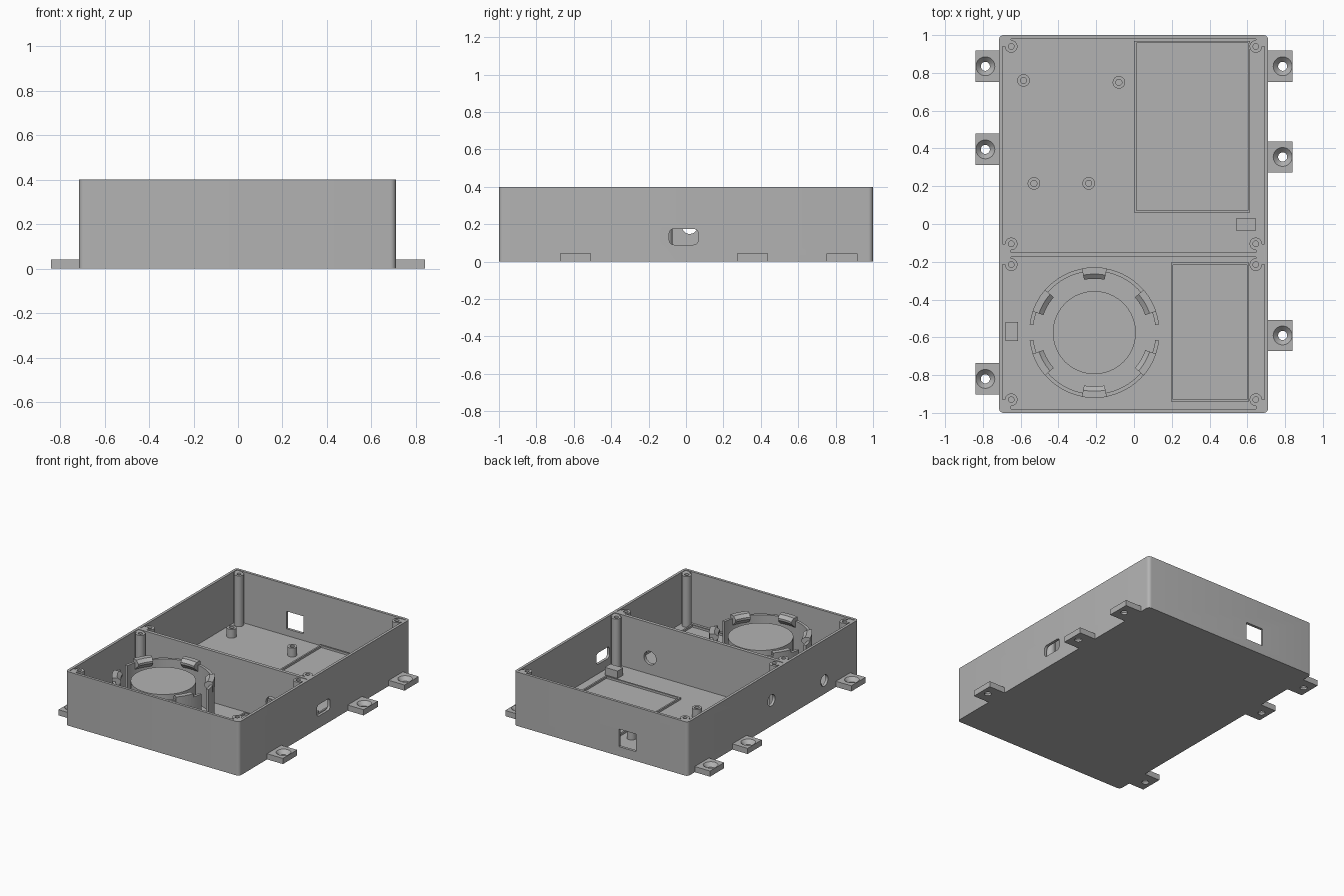
import bpy, bmesh, math
from mathutils import Matrix, Vector

cube = bpy.data.objects.get("Cube")
if cube:
    bpy.data.objects.remove(cube, do_unlink=True)

grey = bpy.data.materials.new("light_grey_plastic")
grey.use_nodes = True
GREY = (0.45, 0.45, 0.45, 1)
grey.diffuse_color = GREY
grey.node_tree.nodes["Principled BSDF"].inputs["Base Color"].default_value = GREY

H, FLOOR = 0.4, 0.02
TOP = H + 0.1


def finish(bm, name):
    bmesh.ops.remove_doubles(bm, verts=bm.verts, dist=1e-5)
    bmesh.ops.recalc_face_normals(bm, faces=bm.faces)
    mesh = bpy.data.meshes.new(name)
    bm.to_mesh(mesh)
    bm.free()
    mesh.materials.append(grey)
    obj = bpy.data.objects.new(name, mesh)
    bpy.context.collection.objects.link(obj)
    return obj


def box(name, x, y, z, round_axis=None, radius=0.025):
    """Box from (min, max) ranges, with the edges along one axis rounded."""
    bm = bmesh.new()
    bmesh.ops.create_cube(bm, size=1)
    for v in bm.verts:
        v.co = Vector([(r[0] + r[1]) / 2 + c * (r[1] - r[0]) for r, c in zip((x, y, z), v.co)])
    if round_axis is not None:
        edges = [e for e in bm.edges
                 if abs((e.verts[0].co - e.verts[1].co).normalized()[round_axis]) > 0.9]
        bmesh.ops.bevel(bm, geom=edges, offset=radius, segments=6, affect='EDGES', profile=0.5)
    return finish(bm, name)


def sweep(name, profile, at, start=0, end=360, steps=40):
    """Turn a closed (radius, height) profile about a vertical axis."""
    bm = bmesh.new()
    full = end - start >= 360
    rings = []
    for i in range(steps if full else steps + 1):
        a = math.radians(start + (end - start) * i / steps)
        rings.append([bm.verts.new((at[0] + r * math.cos(a), at[1] + r * math.sin(a), z))
                      for r, z in profile])
    n = len(profile)
    for i in range(steps):
        a, b = rings[i], rings[(i + 1) % len(rings)]
        for j in range(n):
            k = (j + 1) % n
            if profile[j][0] or profile[k][0]:
                bm.faces.new((a[j], b[j], b[k], a[k]))
    if not full:
        bm.faces.new(rings[0])
        bm.faces.new(rings[-1])
    return finish(bm, name)


def rod(name, at, radius, z0, z1):
    return sweep(name, [(0, z0), (radius, z0), (radius, z1), (0, z1)], at)


def side_hole(centre, radius, axis):
    """Horizontal round cutter."""
    bm = bmesh.new()
    bmesh.ops.create_cone(bm, cap_ends=True, segments=40, radius1=radius, radius2=radius, depth=0.1,
                          matrix=Matrix.Translation(centre) @ Matrix.Rotation(math.pi / 2, 4, axis))
    return finish(bm, "hole_cutter")


def combine(obj, other, operation='DIFFERENCE'):
    mod = obj.modifiers.new("combine", 'BOOLEAN')
    mod.operation, mod.solver, mod.object = operation, 'EXACT', other
    bpy.context.view_layer.objects.active = obj
    bpy.ops.object.modifier_apply(modifier=mod.name)
    bpy.data.objects.remove(other, do_unlink=True)


# Case: two chambers with a divider
case = box("case", (-0.715, 0.71), (-1, 1), (0, H), round_axis=2)
WEST, EAST = -0.695, 0.69
chambers = [(-0.15, 0.98), (-0.98, -0.175)]
for span in chambers:
    combine(case, box("chamber_cutter", (WEST, EAST), span, (FLOOR, TOP)))

# Openings in the walls and the divider
combine(case, box("port_cutter", (0.65, 0.75), (-0.09, 0.065), (0.09, 0.175), round_axis=0))
combine(case, box("socket_cutter", (-0.29, -0.15), (0.95, 1.05), (0.07, 0.2)))
for centre, radius, axis in [((-0.705, 0.02, 0.19), 0.042, 'Y'),
                             ((-0.705, -0.6, 0.1), 0.042, 'Y'),
                             ((0.4, -0.16, 0.14), 0.05, 'X')]:
    combine(case, side_hole(centre, radius, axis))

# Screw posts filled into the chamber corners
posts = []
for (y0, y1), (py0, py1) in zip(chambers, [(-0.105, 0.94), (-0.93, -0.215)]):
    for px, wx in ((-0.65, WEST), (0.645, EAST)):
        for py, wy in ((py0, y0), (py1, y1)):
            post = rod("screw_post", (px, py), 0.033, 0.01, H - 0.004)
            fill = box("fill", sorted((px, wx + math.copysign(0.005, wx))),
                       sorted((py, wy + math.copysign(0.005, wy - py))), (0.01, H - 0.004))
            combine(post, fill, 'UNION')
            combine(post, rod("screw_hole", (px, py), 0.015, H - 0.15, TOP))
            posts.append(post)

# Circuit board standoffs
standoffs = []
for at in [(-0.585, 0.76), (-0.08, 0.75), (-0.53, 0.215), (-0.24, 0.215)]:
    standoffs.append(sweep("standoff", [(0.016, 0.01), (0.033, 0.01), (0.033, 0.085), (0.016, 0.085)], at))

# Low locating frames on the floor
for name, x, y in [("large_frame", (0, 0.615), (0.06, 0.97)),
                   ("small_frame", (0.195, 0.61), (-0.94, -0.205))]:
    frame = box(name, x, y, (0.01, FLOOR + 0.015))
    combine(frame, box("frame_cutter", (x[0] + 0.012, x[1] - 0.012),
                       (y[0] + 0.012, y[1] - 0.012), (0, 0.1)))

# Support blocks under the side openings
box("port_support", (0.54, 0.645), (-0.035, 0.03), (0.01, 0.075))
box("switch_support", (-0.68, -0.615), (-0.62, -0.52), (0.01, 0.06))

# Round holder: pedestal, split wall and snap clips
HUB = (-0.21, -0.575)
round_parts = [rod("pedestal", HUB, 0.22, 0.01, 0.3)]
for start in (7, 187):
    round_parts.append(sweep("holder_wall", [(0.325, 0.01), (0.345, 0.01), (0.345, 0.31), (0.325, 0.31)],
                             HUB, start, start + 166, 40))
for angle in range(30, 390, 60):
    if angle % 180:
        sweep("snap_clip", [(0.326, 0.26), (0.285, 0.3), (0.285, 0.315), (0.31, 0.335),
                            (0.346, 0.335), (0.346, 0.26)], HUB, angle - 11, angle + 11, 6)

# Mounting tabs with countersunk holes
tabs = []
for side, ys in ((-1, (0.835, 0.395, -0.82)), (1, (0.835, 0.355, -0.59))):
    for y in ys:
        tab = box("mounting_tab", sorted((side * 0.7, side * 0.84)), (y - 0.083, y + 0.083), (0, 0.042))
        combine(tab, sweep("countersink", [(0, -0.1), (0.024, -0.1), (0.024, 0.014),
                                           (0.05, 0.042), (0.05, 0.1), (0, 0.1)], (side * 0.787, y)))
        tabs.append(tab)

# Smooth the curved surfaces, keep edges sharp
bpy.ops.object.select_all(action='DESELECT')
for obj in [case] + posts + standoffs + round_parts + tabs:
    obj.select_set(True)
bpy.context.view_layer.objects.active = case
bpy.ops.object.shade_smooth_by_angle(angle=math.radians(30))
